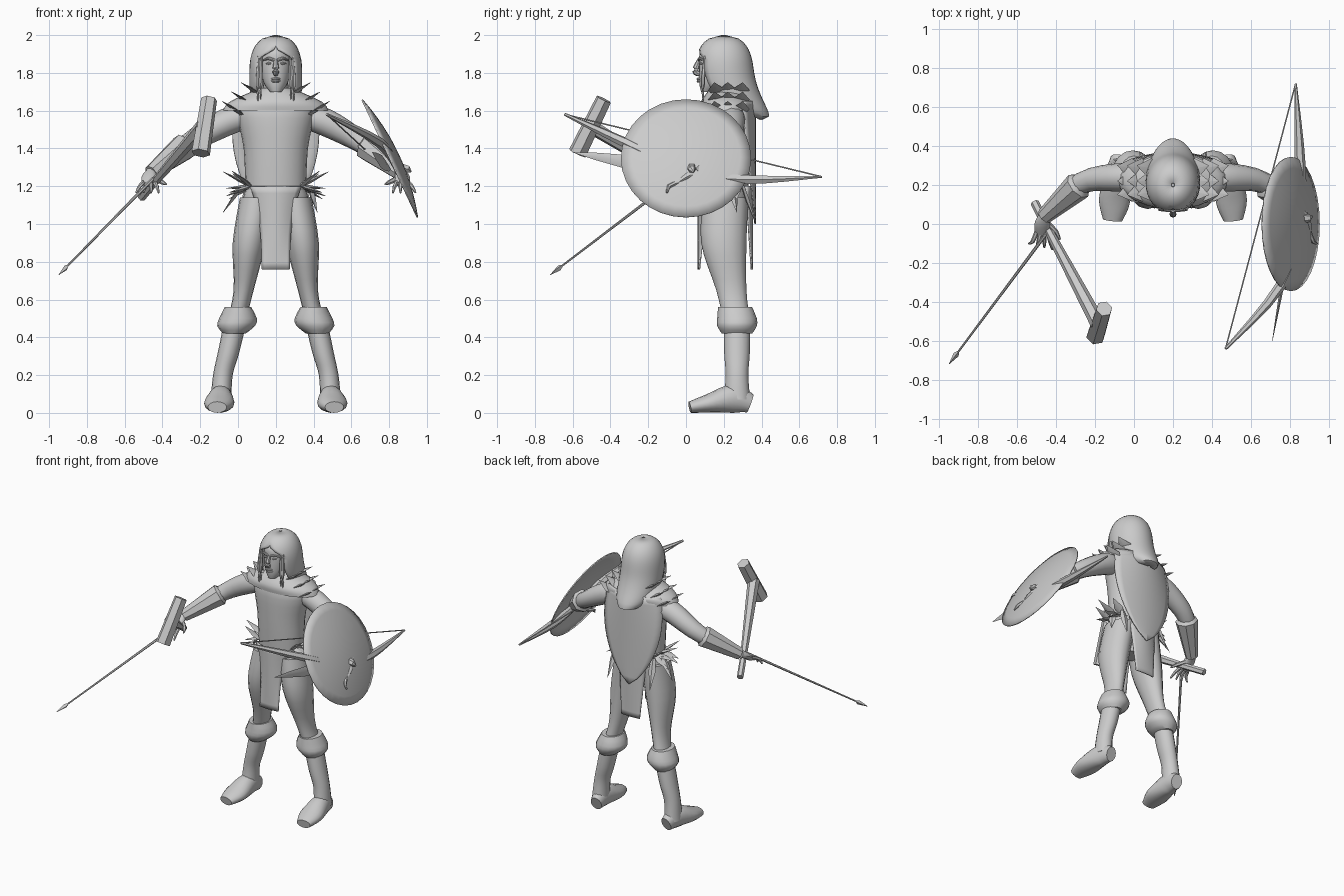
import bpy, bmesh, math
from mathutils import Vector

if "Cube" in bpy.data.objects:
    bpy.data.objects.remove(bpy.data.objects["Cube"])

CENTRE = 0.2  # symmetry plane of the figure
GREY = (0.6, 0.6, 0.6, 1)
plain_grey = bpy.data.materials.new("plain grey")
plain_grey.use_nodes = True
plain_grey.diffuse_color = GREY
plain_grey.node_tree.nodes["Principled BSDF"].inputs["Base Color"].default_value = GREY
parts = []


def skin(name, rings, closed=True, capped=True, thickness=0):
    """Join rings of points, equal in length, into one surface."""
    bm = bmesh.new()
    rows = [[bm.verts.new(point) for point in ring] for ring in rings]
    count = len(rows[0])
    for lower, upper in zip(rows, rows[1:]):
        for i in range(count if closed else count - 1):
            j = (i + 1) % count
            bm.faces.new((lower[i], lower[j], upper[j], upper[i]))
    if closed and capped:
        bm.faces.new(rows[0])
        bm.faces.new(rows[-1])
    bmesh.ops.remove_doubles(bm, verts=bm.verts, dist=0.0005)
    bmesh.ops.recalc_face_normals(bm, faces=bm.faces)
    mesh = bpy.data.meshes.new(name)
    bm.to_mesh(mesh)
    bm.free()
    mesh.materials.append(plain_grey)
    part = bpy.data.objects.new(name, mesh)
    bpy.context.collection.objects.link(part)
    if thickness:
        part.modifiers.new("thickness", 'SOLIDIFY').thickness = thickness
    parts.append(part)


def flow(rows, steps):
    """Pass a smooth curve through rows of position and radii."""
    rows = [Vector(row if len(row) == 5 else (*row, row[-1])) for row in rows]
    result = []
    for k in range(len(rows) - 1):
        start, end = rows[k], rows[k + 1]
        leave = (end - rows[max(k - 1, 0)]) / 2
        arrive = (rows[min(k + 2, len(rows) - 1)] - start) / 2
        for i in range(steps):
            t = i / steps
            result.append(start + leave * t + ((end - start) * 3 - leave * 2 - arrive) * t * t
                          + ((start - end) * 2 + leave + arrive) * t * t * t)
    return result + [rows[-1]]


def tube(name, rows, sides=16, steps=4, level=False, turn=0):
    """Rounded body through rows of x, y, z, half width and half height."""
    rows = flow(rows, steps)
    points = [Vector(row[:3]) for row in rows]
    rings = []
    for k, (point, row) in enumerate(zip(points, rows)):
        along = points[min(k + 1, len(points) - 1)] - points[max(k - 1, 0)]
        across, over = Vector((1, 0, 0)), Vector((0, 1, 0))
        if not level:
            across = Vector((0, 0, 1)).cross(along).normalized()
            over = along.cross(across).normalized()
        angles = [math.tau * (i + turn) / sides for i in range(sides)]
        rings.append([point + across * row[3] * math.cos(a) + over * row[4] * math.sin(a) for a in angles])
    skin(name, rings)


def trunk(name, rows):
    """Upright part on the symmetry plane: y, z, half width, half depth."""
    tube(name, [(CENTRE, *row) for row in rows], sides=24, level=True)


def leaf(name, base, tip, width):
    """Flat pointed blade."""
    base, tip = Vector(base), Vector(tip)
    middle = base.lerp(tip, 0.4)
    tube(name, [(*base, width * 0.6, 0.01), (*middle, width, 0.01), (*tip, 0.001)], sides=4, steps=1)


def cloth(name, top, bottom, half_width, middle, edge):
    """Hanging panel; width, middle depth and edge depth follow rules of height."""
    rows = []
    for k in range(13):
        f = k / 12
        across = [i / 5 - 1 for i in range(11)]
        rows.append([(CENTRE + half_width(f) * u, middle + (edge(f) - middle) * u * u,
                      top + (bottom - top) * f) for u in across])
    skin(name, rows, closed=False, thickness=0.008)


# Torso, hips, neck and shoulder mantle
trunk("tunic", [(.21, 1.18, .16, .12), (.21, 1.4, .17, .13), (.22, 1.6, .2, .14), (.22, 1.66, .1, .1)])
trunk("hips", [(.21, 1.2, .15, .11), (.21, 1.1, .17, .12), (.22, .95, .06, .07)])
trunk("neck", [(.21, 1.6, .08, .08), (.2, 1.8, .06, .06)])
trunk("shoulder_mantle", [(.22, 1.6, .28, .14), (.22, 1.65, .24, .14), (.21, 1.72, .08, .08)])

# Head and face
trunk("head", [(.11, 1.7, .03, .03), (.15, 1.75, .065, .08), (.17, 1.85, .085, .1),
               (.18, 1.92, .075, .1), (.19, 1.97, .02, .03)])
tube("nose", [(CENTRE, .07, 1.87, .01), (CENTRE, .05, 1.81, .018), (CENTRE, .08, 1.79, .01)], sides=8)
for name, height in (("upper_lip", 1.768), ("lower_lip", 1.756)):
    tube(name, [(CENTRE + u * .028, .064 + .02 * u * u, height, .008 - .005 * abs(u))
                for u in (-1, 0, 1)], sides=8)

# Hood: arcs open around the face, drooping to a point at the back
hood = []
for k in range(25):
    f = k / 24
    width = .01 + .13 * math.sqrt(1 - abs(2 * f - 1) ** 3)
    gap = math.radians(45 * min(1, max(0, 8 * f - 1.2)) + 55 * f ** 5)
    angles = [gap + (math.tau - 2 * gap) * i / 24 for i in range(25)]
    hood.append([(CENTRE + width * math.sin(a), .2 + .19 * f ** 4 - width * 1.1 * math.cos(a), 2 - .45 * f)
                 for a in angles])
skin("hood", hood, closed=False, thickness=0.01)

# Cape ending in a point, and the two loincloths
cloth("cape", 1.65, 1, lambda f: .001 + .23 * max(0, 1 - ((f - .25) / .75) ** 2) ** .8, .37, lambda f: .3 + .07 * f)
cloth("front_loincloth", 1.2, .76, lambda f: .073 + .06 * (1 - f) ** 3, .07, lambda f: .12 - .045 * f)
cloth("back_loincloth", 1.2, .76, lambda f: .073 + .04 * (1 - f), .355, lambda f: .32 + .03 * f)

for sign, side in ((-1, "right"), (1, "left")):
    def at(out, y, z, *radii):
        return (CENTRE + sign * out, y, z, *radii)

    # Face details and hair strands
    tube(side + "_brow", [at(.01, .07, 1.868, .008), at(.04, .072, 1.876, .008), at(.07, .1, 1.866, .004)], sides=8)
    tube(side + "_eye", [at(.02, .08, 1.85, .002), at(.037, .076, 1.85, .007), at(.055, .09, 1.85, .002)], sides=8)
    for shift in (0, .015):
        tube(side + "_hair", [at(.075 + shift, .1, 1.89, .006), at(.08 + shift, .09, 1.76, .011),
                              at(.08 + shift, .09, 1.66 - shift, .002)], sides=6)

    # Leg, boot, cuff and foot
    tube(side + "_leg", [at(.1, .21, 1.14, .09, .12), at(.14, .2, .9, .088, .12), at(.17, .24, .65, .053, .08),
                         at(.21, .27, .48, .05, .07)], level=True)
    tube(side + "_boot", [at(.21, .27, .5, .06, .07), at(.25, .27, .32, .057, .068), at(.28, .27, .2, .052, .06),
                          at(.29, .27, .07, .055, .07)], level=True)
    tube(side + "_boot_cuff", [at(.2, .26, .56, .07, .09), at(.2, .27, .5, .1, .105), at(.21, .27, .46, .1, .105),
                               at(.22, .27, .42, .06, .08)], level=True, steps=2)
    tube(side + "_foot", [at(.28, .34, .05, .04, .05), at(.29, .25, .075, .06, .075), at(.3, .12, .05, .08, .05),
                          at(.31, .02, .03, .05, .03)])

    # Arm, flared bracer and hand
    elbow, wrist = Vector(at(.47, .21, 1.42)), Vector(at(.66, .04, 1.27))
    tube(side + "_arm", [at(.13, .24, 1.57, .06), at(.26, .24, 1.54, .073), (*elbow, .055), (*wrist, .035)], sides=12)
    tube(side + "_bracer", [(*elbow, .05), (*elbow.lerp(wrist, .08), .075), (*wrist, .042)], sides=8, steps=1)
    tube(side + "_palm", [(*wrist, .03), at(.67, 0, 1.25, .04, .022), at(.67, -.05, 1.21, .038, .018)], sides=12)
    for k in range(4):
        root = .64 + k * .02
        tube(side + "_finger", [at(root, -.04, 1.22, .012), at(root - .01 + k * .01, -.09, 1.2, .011),
                                at(root - .02 + k * .02, -.13 + k * .01, 1.165, .005)], sides=6, steps=2)
    tube(side + "_thumb", [at(.64, 0, 1.24, .014), at(.6, -.04, 1.22, .012), at(.58, -.08, 1.21, .005)],
         sides=6, steps=2)

    # Layered pointed shoulder plates and a fan of hip feathers
    for y in (.15, .22, .3):
        for k in range(3):
            out, z = .185 + k * .05, 1.75 - k * .05
            leaf(side + "_shoulder_plate", at(out - .11, .07 + y * .7, z - .07), at(out, y, z), .05)
    for k in range(7):
        swing = k / 3 - 1
        leaf(side + "_hip_feather", at(.13, .21 + swing * .06, 1.2),
             at(.28 - .05 * abs(swing), .21 + swing * .09, 1.2 + .08 * math.cos(k * 2)), .032)
    leaf(side + "_hip_spike", at(.18, .24, 1.2), at(.25 - sign * .03, .27, 1.06), .025)
    leaf(side + "_back_feather", at(.15, .3, 1.2), at(.17, .37, 1), .025)

# Hammer in the right hand
tube("hammer_handle", [(-.51, .11, 1.14, .022), (-.44, -.03, 1.225, .022), (-.185, -.51, 1.52, .04)],
     sides=6, steps=1)
tube("hammer_head", [(-.153, -.435, 1.66, .043), (-.197, -.575, 1.375, .05)], sides=6, steps=1, turn=.5)

# Thin spear pointing down from the right hand
grip, tip = Vector((-.45, -.05, 1.24)), Vector((-.95, -.72, .73))
tube("spear_shaft", [(*grip, .009), (*grip.lerp(tip, .93), .005)], sides=6, steps=1)
tube("spear_point", [(*grip.lerp(tip, .9), .004), (*grip.lerp(tip, .925), .015), (*tip, .001)], sides=4, steps=1)

# Domed shield tilted on the left arm, with a small stud
middle = Vector((.807, 0, 1.348))
facing, slope = Vector((.905, 0, .425)), Vector((.425, 0, -.905))
dome = []
for k in range(7):
    f = k / 6
    dome.append([middle + facing * .05 * (1 - f * f) + (slope * math.cos(a) + Vector((0, math.sin(a), 0))) * .345 * f
                 for a in (math.tau * i / 32 for i in range(32))])
skin("shield", dome, capped=False, thickness=0.008)
tube("shield_stud", [(.85, .03, 1.3, .03), (.9, .03, 1.29, .02), (.915, .04, 1.275, .005)], sides=6, steps=1)

# Bow and string carried along the left arm
front_tip, rear_tip = Vector((.47, -.64, 1.58)), Vector((.83, .72, 1.25))
tube("bow", [(*front_tip, .008), (.75, -.32, 1.43, .027), (.85, 0, 1.28, .022), (.853, .3, 1.235, .028),
             (*rear_tip, .006)], sides=6)
tube("bow_string", [(*front_tip, .004), (*rear_tip, .004)], sides=5, steps=1)

# Leaf blade in the left hand
tube("blade", [(.71, -.6, 1.38, .001), (.76, -.32, 1.33, .01, .036), (.8, -.1, 1.29, .01, .012)], sides=4, steps=2)

# Smooth shading that keeps the creases
for part in bpy.context.selected_objects:
    part.select_set(False)
for part in parts:
    part.select_set(True)
bpy.context.view_layer.objects.active = parts[0]
bpy.ops.object.shade_smooth_by_angle(angle=math.radians(40))
